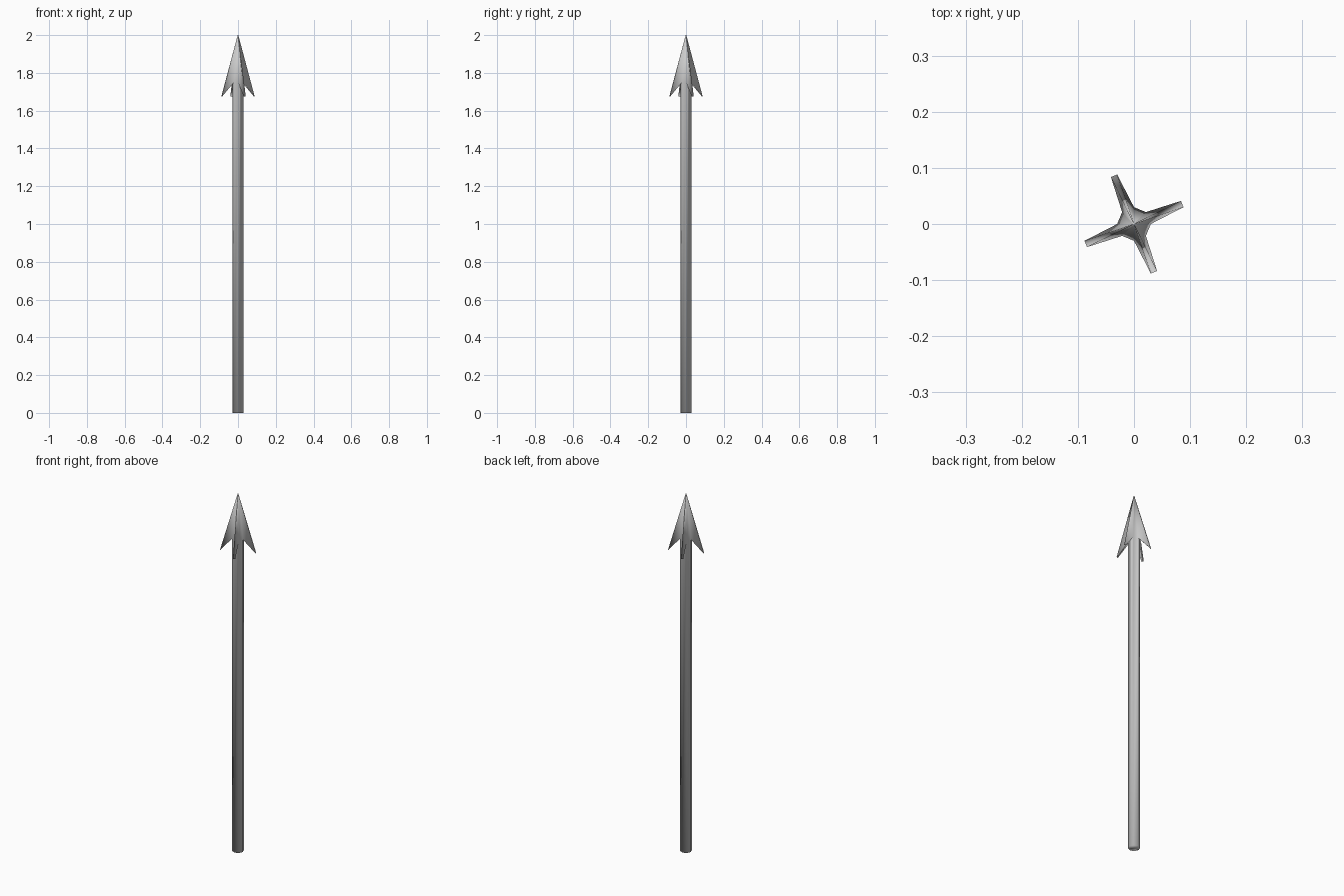
import bpy, bmesh
from math import sin, cos, pi

if "Cube" in bpy.data.objects:
    bpy.data.objects.remove(bpy.data.objects["Cube"])

SIDES = 8
R = 0.03            # shaft radius
NECK = 1.75         # where shaft meets head
TIP, TIP_R = 2.0, 0.0015
BARB_R, BARB_Z, BARB_HALF = 0.093, 1.675, 0.006


def ring(bm, radius, z):
    return [bm.verts.new((radius * cos(2 * pi * i / SIDES),
                          radius * sin(2 * pi * i / SIDES), z)) for i in range(SIDES)]


def finish(bm, name):
    bmesh.ops.recalc_face_normals(bm, faces=bm.faces)
    for f in bm.faces:
        f.smooth = True      # the whole skin is smooth shaded, without sharp edges
    me = bpy.data.meshes.new(name)
    bm.to_mesh(me)
    bm.free()
    bpy.context.collection.objects.link(bpy.data.objects.new(name, me))


# Octagonal shaft with a closed butt and a four-barbed head, one skin
bm = bmesh.new()
low, neck, tip = ring(bm, R, 0), ring(bm, R, NECK), ring(bm, TIP_R, TIP)
bm.faces.new(low[::-1])
bm.faces.new(tip)
for i in range(SIDES):
    j = (i + 1) % SIDES
    a, b, ta, tb = neck[i], neck[j], tip[i], tip[j]
    bm.faces.new((low[i], low[j], b, a))
    if i % 2:
        bm.faces.new((a, b, tb, ta))
        continue
    # barb swept outward and back from every second side
    t = 2 * pi * (i + 0.5) / SIDES
    oa, ob = [bm.verts.new((BARB_R * cos(t) - s * BARB_HALF * sin(t),
                            BARB_R * sin(t) + s * BARB_HALF * cos(t), BARB_Z))
              for s in (-1, 1)]
    bm.faces.new((oa, ob, tb, ta))
    bm.faces.new((a, oa, ta))
    bm.faces.new((ob, b, tb))
    bm.faces.new((a, b, ob, oa))
finish(bm, "arrow")
